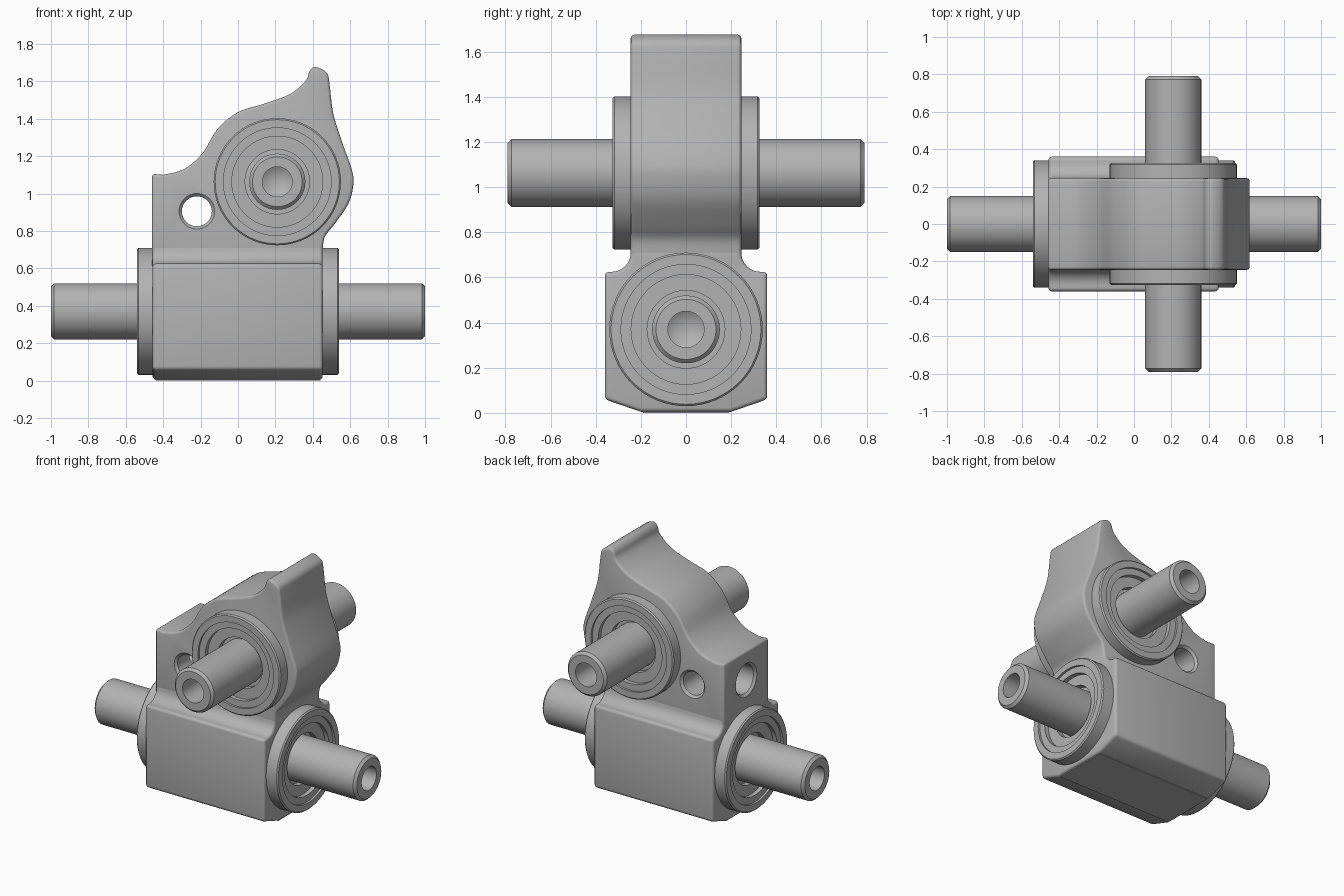
import bpy
import bmesh
import math
from mathutils import Vector, Matrix

if "Cube" in bpy.data.objects:
    bpy.data.objects.remove(bpy.data.objects["Cube"])

GREY = (0.45, 0.45, 0.45, 1)
steel = bpy.data.materials.new("satin_grey")
steel.use_nodes = True
steel.diffuse_color = GREY
bsdf = next(n for n in steel.node_tree.nodes if n.type == "BSDF_PRINCIPLED")
bsdf.inputs["Base Color"].default_value = GREY


def make_object(name, bm):
    bmesh.ops.recalc_face_normals(bm, faces=bm.faces)
    mesh = bpy.data.meshes.new(name)
    bm.to_mesh(mesh)
    bm.free()
    mesh.materials.append(steel)
    obj = bpy.data.objects.new(name, mesh)
    bpy.context.collection.objects.link(obj)
    return obj


def activate(obj):
    bpy.ops.object.select_all(action="DESELECT")
    obj.select_set(True)
    bpy.context.view_layer.objects.active = obj


def smooth(obj):
    activate(obj)
    bpy.ops.object.shade_smooth_by_angle(angle=math.radians(32))


def lathe(name, profile, origin, axis, sides=64):
    """Spin (radius, distance) points round an axis."""
    bm = bmesh.new()
    verts = [bm.verts.new((r, 0, h)) for r, h in profile]
    edges = [bm.edges.new(pair) for pair in zip(verts, verts[1:])]
    bmesh.ops.spin(bm, geom=verts + edges, cent=(0, 0, 0), axis=(0, 0, 1),
                   angle=math.tau, steps=sides, use_duplicate=False)
    bmesh.ops.remove_doubles(bm, verts=bm.verts, dist=0.0002)
    turn = Vector(axis).to_track_quat("Z", "Y").to_matrix().to_4x4()
    bmesh.ops.transform(bm, matrix=Matrix.Translation(origin) @ turn, verts=bm.verts)
    return make_object(name, bm)


def prism(name, start, depth):
    """Extrude a closed outline along a vector."""
    bm = bmesh.new()
    face = bm.faces.new([bm.verts.new(p) for p in start])
    out = bmesh.ops.extrude_face_region(bm, geom=[face])
    moved = [v for v in out["geom"] if isinstance(v, bmesh.types.BMVert)]
    bmesh.ops.translate(bm, verts=moved, vec=depth)
    return make_object(name, bm)


def round_edges(obj, width):
    bevel = obj.modifiers.new("rounded_edges", "BEVEL")
    bevel.width = width
    bevel.segments = 3
    bevel.limit_method = "ANGLE"
    bevel.angle_limit = math.radians(35)
    bevel.use_clamp_overlap = False
    activate(obj)
    bpy.ops.object.modifier_apply(modifier=bevel.name)


def spline(points, steps=5):
    """Smooth curve through the points."""
    pts = [Vector(p) for p in points]
    pts = [pts[0]] + pts + [pts[-1]]
    result = []
    for a, b, c, d in zip(pts, pts[1:], pts[2:], pts[3:]):
        for i in range(steps):
            t = i / steps
            result.append(0.5 * (2 * b + (c - a) * t + (2 * a - 5 * b + 4 * c - d) * t * t
                                 + (3 * b - a - 3 * c + d) * t ** 3))
    return result + [pts[-1]]


# Lower housing: block with sloped underside and a concave shoulder
half = [(0.2, 0.005), (0.36, 0.06), (0.36, 0.625)]
for i in range(9):
    a = math.radians(-90 - 90 * i / 8)
    half.append((0.33 + 0.085 * math.cos(a), 0.71 + 0.085 * math.sin(a)))
half.append((0.236, 0.74))
outline = half + [(-y, z) for y, z in reversed(half)]
lower = prism("lower_housing", [(-0.457, y, z) for y, z in outline], (0.91, 0, 0))
round_edges(lower, 0.018)
smooth(lower)
sole = prism("base_pad", [(-0.44, y, 0) for y in (-0.19, 0.19)]
             + [(0.44, y, 0) for y in (0.19, -0.19)], (0, 0, 0.03))

# Upper housing: curved plate ending in a horn
curve = spline([(-0.40, 1.1), (-0.29, 1.13), (-0.19, 1.215), (-0.11, 1.345), (0, 1.435),
                (0.14, 1.48), (0.275, 1.53), (0.36, 1.60), (0.383, 1.655), (0.415, 1.676),
                (0.475, 1.645), (0.49, 1.58), (0.51, 1.425), (0.56, 1.265), (0.608, 1.13),
                (0.617, 1.05), (0.59, 0.945), (0.515, 0.835), (0.465, 0.77), (0.452, 0.7)])
outline = [(-0.46, 0.55), (-0.46, 1.105)] + [tuple(p) for p in curve] + [(0.45, 0.55)]
upper = prism("upper_housing", [(x, -0.245, z) for x, z in outline], (0, 0.49, 0))
round_edges(upper, 0.016)

# Cross holes with countersunk mouths
HOLE = (-0.22, 0, 0.905)
cutters = [
    lathe("cross_hole_cutter",
          [(0, -0.3), (0.15, -0.3), (0.08, -0.23), (0.08, 0.23), (0.15, 0.3), (0, 0.3)],
          HOLE, (0, 1, 0), 40),
    lathe("end_hole_cutter",
          [(0, 0), (0.1, 0), (0.1, 0.225), (0.18, 0.305), (0, 0.305)],
          HOLE, (-1, 0, 0), 40)]
for cutter in cutters:
    cut = upper.modifiers.new("hole", "BOOLEAN")
    cut.operation = "DIFFERENCE"
    cut.solver = "EXACT"
    cut.object = cutter
    activate(upper)
    bpy.ops.object.modifier_apply(modifier=cut.name)
    bpy.data.objects.remove(cutter)
smooth(upper)

# Bearings and bored shafts on both ends of each axis
AXES = [("lower_right", (0, 0, 0.37), (-1, 0, 0), 0.54, 1.0),
        ("lower_left", (0, 0, 0.37), (1, 0, 0), 0.54, 1.0),
        ("upper_front", (0.21, 0, 1.063), (0, -1, 0), 0.325, 0.79),
        ("upper_back", (0.21, 0, 1.063), (0, 1, 0), 0.325, 0.79)]
for label, origin, axis, face, tip in AXES:
    bearing = [(0, -0.12), (0.34, -0.12), (0.34, -0.008), (0.332, 0), (0.288, 0),
               (0.288, -0.015), (0.243, -0.015), (0.243, -0.045), (0.172, -0.045),
               (0.172, -0.085), (0, -0.085)]
    smooth(lathe(label + "_bearing", [(r, face + h) for r, h in bearing], origin, axis))
    shaft = [(0, face - 0.1), (0.15, face - 0.1), (0.15, tip - 0.017), (0.133, tip),
             (0.08, tip), (0.08, tip - 0.25), (0, tip - 0.3)]
    smooth(lathe(label + "_shaft", shaft, origin, axis))
